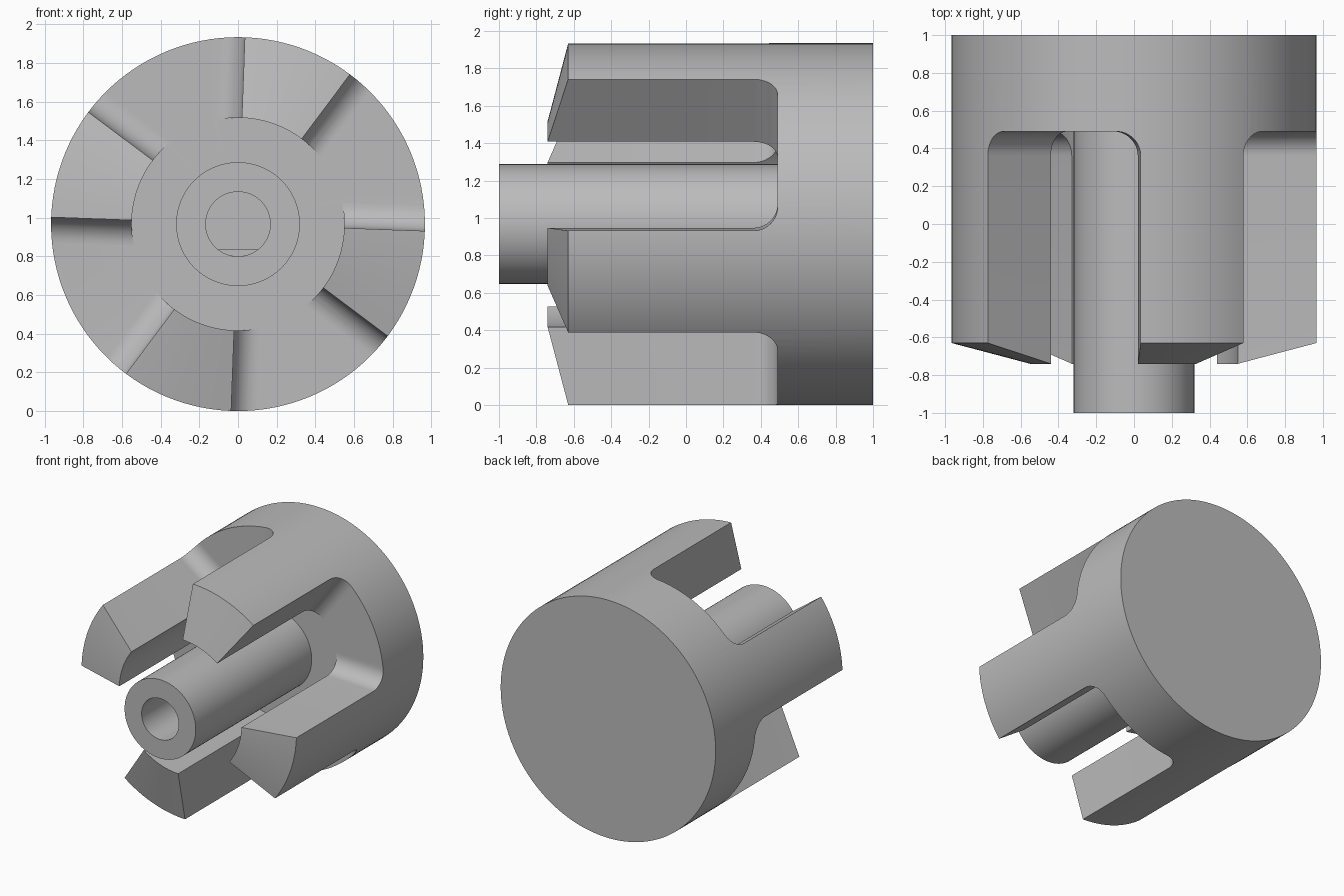
import bpy, bmesh
from math import sin, cos, tan, sqrt, pi, radians
from mathutils import Matrix

if "Cube" in bpy.data.objects:
    bpy.data.objects.remove(bpy.data.objects["Cube"], do_unlink=True)

R = 0.967           # outer radius, also the height of the axis
FLOOR = 0.49        # depth of the slots and the cavity
FILLET = 0.13
HALF = radians(27.65)
SLOT_ANGLE = radians(64.45)

grey = bpy.data.materials.new("plain_grey")
grey.use_nodes = True
colour = (0.5, 0.5, 0.5, 1)
grey.diffuse_color = colour
grey.node_tree.nodes["Principled BSDF"].inputs["Base Color"].default_value = colour


def make_object(name, bm):
    bmesh.ops.recalc_face_normals(bm, faces=bm.faces)
    mesh = bpy.data.meshes.new(name)
    bm.to_mesh(mesh)
    bm.free()
    obj = bpy.data.objects.new(name, mesh)
    bpy.context.collection.objects.link(obj)
    mesh.materials.append(grey)
    return obj


def loft(bm, rings):
    """Closed solid through a list of equally sized rings of points."""
    rows = [[bm.verts.new(p) for p in ring] for ring in rings]
    n = len(rows[0])
    for a, b in zip(rows, rows[1:]):
        for i in range(n):
            j = (i + 1) % n
            bm.faces.new((a[i], a[j], b[j], b[i]))
    bm.faces.new(rows[0])
    bm.faces.new(rows[-1])


def smooth(obj):
    bpy.ops.object.select_all(action='DESELECT')
    obj.select_set(True)
    bpy.context.view_layer.objects.active = obj
    bpy.ops.object.shade_smooth_by_angle(angle=radians(25))


# Turned body: back disc, bevelled outer ring, cavity, and bored shaft
profile = [(0, 1), (R, 1), (R, -0.63), (0.55, -0.74), (0.55, FLOOR),
           (0.32, FLOOR), (0.32, -1), (0.167, -1), (0.167, 0.4), (0, 0.4)]
bm = bmesh.new()
verts = [bm.verts.new((r, y, R)) for r, y in profile]
edges = [bm.edges.new(pair) for pair in zip(verts, verts[1:])]
bmesh.ops.spin(bm, geom=verts + edges, cent=(0, 0, R), axis=(0, 1, 0),
               angle=2 * pi, steps=128, use_merge=True)
bmesh.ops.remove_doubles(bm, verts=bm.verts, dist=0.0001)
body = make_object("coupling_body", bm)


# Four wedge slots with rounded corners at their floor
def slot_ring(y, inset):
    near, far = 0.4, 1.4
    width = [u * tan(HALF) - inset / cos(HALF) for u in (near, far)]
    return [(-width[0], y, near), (width[0], y, near),
            (width[1], y, far), (-width[1], y, far)]


rings = [slot_ring(-1.2, 0)]
for i in range(13):
    a = i / 12 * pi / 2
    rings.append(slot_ring(FLOOR - FILLET * (1 - sin(a)), FILLET * (1 - cos(a))))

cutters = []
for k in range(4):
    bm = bmesh.new()
    loft(bm, rings)
    turn = Matrix.Rotation(SLOT_ANGLE + k * pi / 2, 4, 'Y')
    bm.transform(Matrix.Translation((0, 0, R)) @ turn)
    cutter = make_object("slot_cutter", bm)
    cutter.hide_render = True
    cutters.append(cutter)

bpy.context.view_layer.objects.active = body
for cutter in cutters:
    mod = body.modifiers.new("slot", 'BOOLEAN')
    mod.operation = 'DIFFERENCE'
    mod.solver = 'EXACT'
    mod.object = cutter
    bpy.ops.object.modifier_apply(modifier=mod.name)
    bpy.data.objects.remove(cutter, do_unlink=True)
smooth(body)

# Flat key inside the shaft bore
half_chord = pi - 2.482
segment = [(0.167 * sin(t), -0.167 * cos(t))
           for t in (half_chord * (i / 8 - 1) for i in range(17))]
bm = bmesh.new()
loft(bm, [[(x, y, z + R) for x, z in segment] for y in (-0.5, 0.4)])
smooth(make_object("bore_flat", bm))
